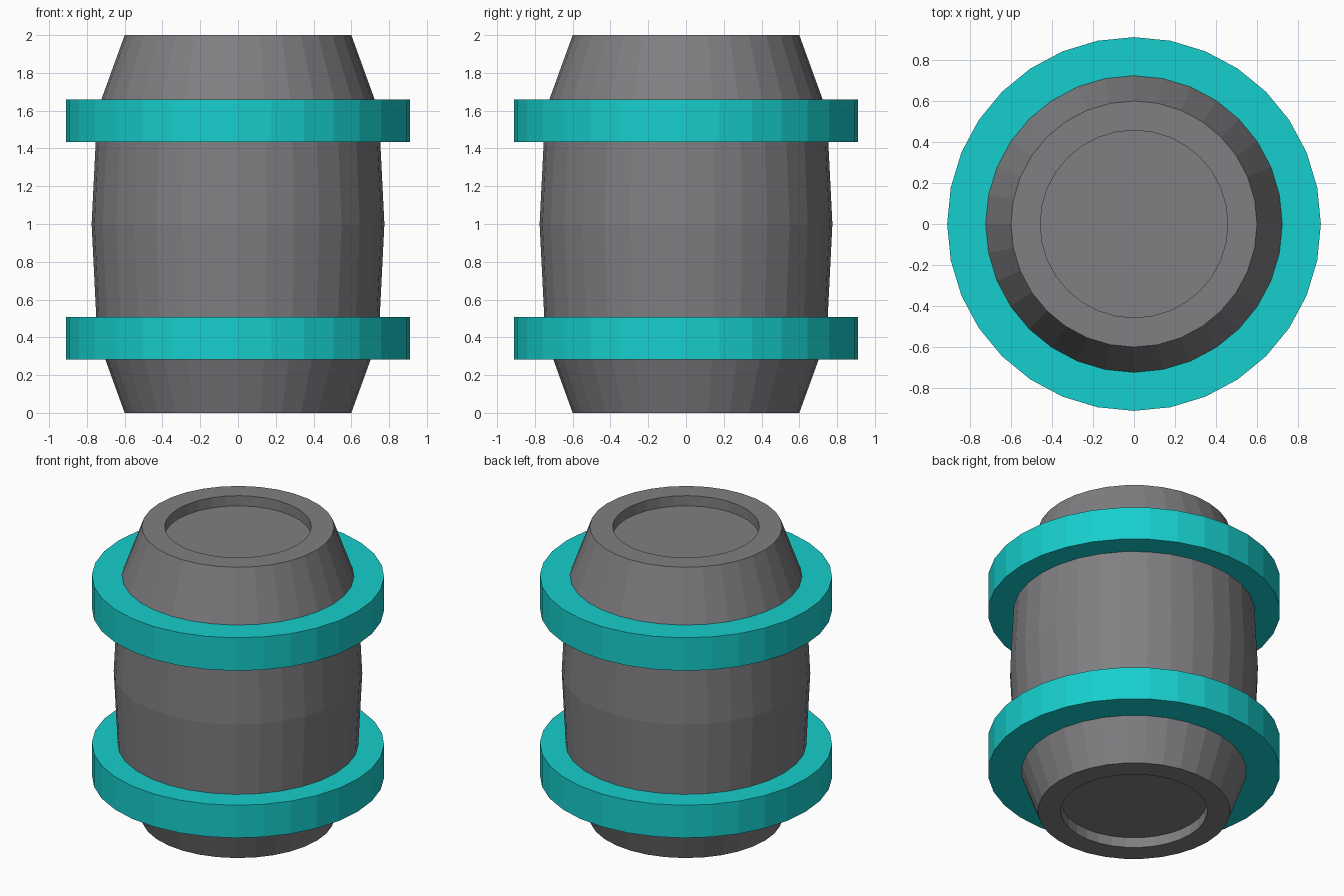
import bpy, bmesh, math

if "Cube" in bpy.data.objects:
    bpy.data.objects.remove(bpy.data.objects["Cube"])

SIDES = 32


def material(name, color):
    mat = bpy.data.materials.new(name)
    mat.diffuse_color = (*color, 1)
    mat.use_nodes = True
    mat.node_tree.nodes["Principled BSDF"].inputs["Base Color"].default_value = mat.diffuse_color
    return mat


def lathe(name, profile, mat, closed=False):
    """Spin (radius, z) points round the z axis; open ends are capped."""
    bm = bmesh.new()
    rows = [[bm.verts.new((r * math.cos(2 * math.pi * i / SIDES),
                           r * math.sin(2 * math.pi * i / SIDES), z))
             for i in range(SIDES)] for r, z in profile]
    pairs = list(zip(rows, rows[1:]))
    if closed:
        pairs.append((rows[-1], rows[0]))
    else:
        bm.faces.new(rows[0])
        bm.faces.new(rows[-1])
    for a, b in pairs:
        for i in range(SIDES):
            j = (i + 1) % SIDES
            bm.faces.new((a[i], a[j], b[j], b[i]))
    bmesh.ops.recalc_face_normals(bm, faces=bm.faces)
    mesh = bpy.data.meshes.new(name)
    bm.to_mesh(mesh)
    bm.free()
    mesh.materials.append(mat)
    obj = bpy.data.objects.new(name, mesh)
    bpy.context.collection.objects.link(obj)
    return obj


# Barrel body with a shallow recess in each end
dark_grey = material("dark_grey", (0.215, 0.215, 0.228))
half = [(0.457, 0.07), (0.457, 0.0), (0.6, 0.0), (0.745, 0.4)]
lathe("barrel_body", half + [(0.775, 1.0)] + [(r, 2 - z) for r, z in reversed(half)], dark_grey)

# Teal hoops
teal = material("teal", (0.008, 0.62, 0.61))
for name, z0, z1 in (("lower_hoop", 0.283, 0.508), ("upper_hoop", 1.433, 1.66)):
    lathe(name, [(0.69, z0), (0.911, z0), (0.911, z1), (0.69, z1)], teal, closed=True)
